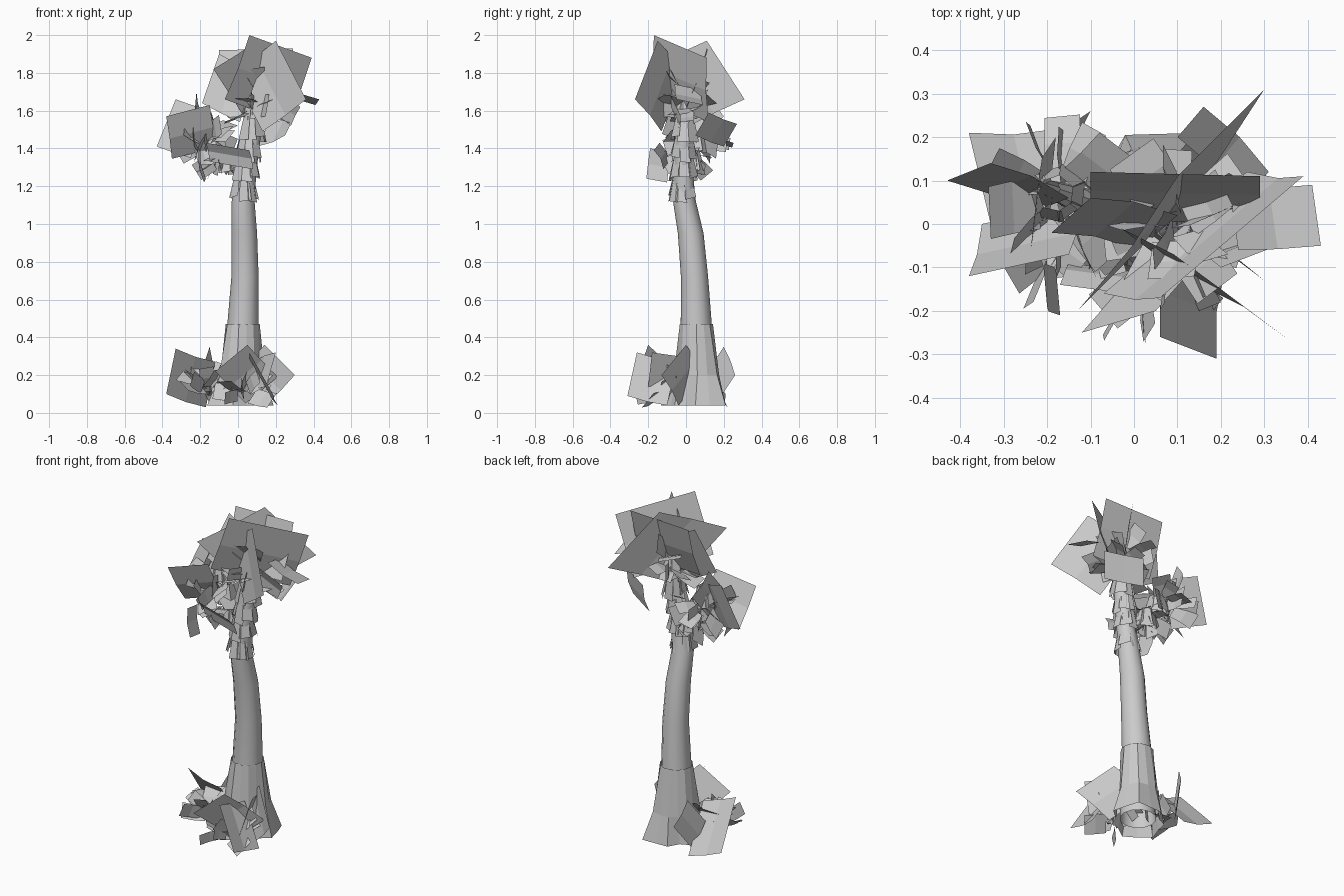
import bpy, bmesh, math, random
from mathutils import Vector

random.seed(4)
if "Cube" in bpy.data.objects:
    bpy.data.objects.remove(bpy.data.objects["Cube"])

grey = bpy.data.materials.new("plain grey")
grey.use_nodes = True
grey.diffuse_color = (0.6, 0.6, 0.6, 1)
grey.node_tree.nodes["Principled BSDF"].inputs["Base Color"].default_value = (0.6, 0.6, 0.6, 1)


def finish(name, bm, smooth=False):
    mesh = bpy.data.meshes.new(name)
    bm.to_mesh(mesh)
    bm.free()
    obj = bpy.data.objects.new(name, mesh)
    bpy.context.collection.objects.link(obj)
    mesh.materials.append(grey)
    if smooth:
        bpy.ops.object.select_all(action='DESELECT')
        obj.select_set(True)
        bpy.context.view_layer.objects.active = obj
        bpy.ops.object.shade_smooth_by_angle(angle=math.radians(40))


def add_tube(bm, rings, sides=10, stretch=0, ridge=0):
    """Open tube through (x, y, z, radius) rings; diagonal stretch and ridges fade upward."""
    loops = []
    for i, (x, y, z, r) in enumerate(rings):
        fade = 1 - i / (len(rings) - 1)
        loop = []
        for k in range(sides):
            a = math.tau * k / sides
            s = r * (1 + fade * (stretch * math.sin(2 * a) + ridge * (-1) ** k))
            loop.append(bm.verts.new((x + s * math.cos(a), y + s * math.sin(a), z)))
        loops.append(loop)
    for low, high in zip(loops, loops[1:]):
        for k in range(sides):
            n = (k + 1) % sides
            bm.faces.new((low[k], low[n], high[n], high[k]))


def add_card(bm, a, b, c, bend=0.012):
    """Rectangular leaf card from three corners, folded slightly along the middle."""
    a, b, c = Vector(a), Vector(b), Vector(c)
    d = a + c - b
    fold = (b - a).cross(c - b).normalized() * bend
    m, n = (b + c) / 2 + fold, (a + d) / 2 + fold
    va, vb, vc, vd, vm, vn = [bm.verts.new(p) for p in (a, b, c, d, m, n)]
    bm.faces.new((va, vb, vm, vn))
    bm.faces.new((vn, vm, vc, vd))


def add_tuft(bm, centre, count, reach, size, rise):
    """Small leaf cards radiating out of a centre."""
    centre = Vector(centre)
    for i in range(count):
        a = math.tau * i / count + random.uniform(-0.3, 0.3)
        out = Vector((math.cos(a), math.sin(a), random.uniform(*rise))).normalized()
        side = out.orthogonal().normalized()
        side = (side + out.cross(side) * random.uniform(-1.5, 1.5)).normalized()
        start = centre + out * random.uniform(0.02, reach - size)
        w = size * random.uniform(0.25, 0.5)
        add_card(bm, start - side * w, start + side * w, start + side * w + out * size, 0.006)


def add_skirt(bm, x, y, z, height, r, flaps=8):
    """Ring of flared overlapping husks with ragged lower ends."""
    for k in range(flaps):
        a = math.tau * k / flaps + random.uniform(-0.15, 0.15)
        half = math.pi / flaps * 1.15
        low = z + random.uniform(-0.005, 0.03)
        flare = r * random.uniform(1.2, 1.5)
        bm.faces.new([bm.verts.new((x + q * math.cos(t), y + q * math.sin(t), h)) for q, t, h in (
            (flare, a - half, low), (flare, a + half, low + random.uniform(-0.01, 0.02)),
            (r * 0.85, a + half, z + height), (r * 0.85, a - half, z + height))])


# Trunk with a gentle curve
bm = bmesh.new()
add_tube(bm, [(0.03, 0.07, 0.04, 0.1), (0.025, 0.055, 0.45, 0.083), (0.037, 0.045, 0.72, 0.072),
              (0.033, 0.025, 0.95, 0.068), (0.027, -0.01, 1.13, 0.06), (0.05, -0.015, 1.3, 0.05),
              (0.08, -0.01, 1.5, 0.045), (0.1, 0, 1.68, 0.03)], 12)
finish("trunk", bm, True)

# Flared, ridged root skirt
bm = bmesh.new()
add_tube(bm, [(0.015, 0.05, 0.04, 0.16), (0.02, 0.06, 0.2, 0.118), (0.025, 0.055, 0.47, 0.09)],
         14, 0.2, 0.08)
finish("root_flare", bm)

# Husks around the upper trunk
bm = bmesh.new()
for i in range(5):
    t = i / 4
    add_skirt(bm, 0.03 + 0.06 * t, -0.02 + 0.02 * t, 1.12 + 0.42 * t, 0.15, 0.056 - 0.004 * t)
finish("trunk_husks", bm)

# Side branch with its own husks
bm = bmesh.new()
add_tube(bm, [(0.03, 0, 1.25, 0.04), (-0.06, 0.03, 1.34, 0.035), (-0.14, 0.06, 1.45, 0.03),
              (-0.19, 0.08, 1.55, 0.02)], 8)
for i in range(3):
    t = i / 2
    add_skirt(bm, -0.06 - 0.12 * t, 0.03 + 0.04 * t, 1.27 + 0.2 * t, 0.12, 0.05, 7)
finish("side_branch", bm)

# Top crown
bm = bmesh.new()
for corners in (
        ((0.3, 0.31, 1.66), (0.1, 0.11, 1.97), (-0.13, -0.2, 1.82)),
        ((0.39, 0.11, 1.88), (0.06, -0.17, 2), (-0.07, -0.16, 1.66)),
        ((0.41, 0.09, 1.63), (0.43, -0.05, 1.66), (0.24, -0.06, 1.74)),
        ((-0.1, 0.12, 1.92), (0.29, 0.11, 1.93), (0.29, 0, 1.62)),
        ((-0.19, -0.02, 1.64), (-0.1, 0.06, 1.9), (0.1, 0.02, 1.8)),
        ((0.1, 0.2, 1.41), (0.16, 0.27, 1.53), (0.31, 0.12, 1.59)),
        ((0.2, -0.15, 1.97), (0.36, -0.27, 1.66), (0.13, -0.13, 1.49)),
        ((0.2, -0.1, 1.72), (0.33, -0.05, 1.62), (0.28, -0.03, 1.52))):
    add_card(bm, *corners)
add_tuft(bm, (0.1, 0, 1.62), 14, 0.2, 0.13, (-0.5, 0.3))
add_tuft(bm, (0.1, 0, 1.68), 8, 0.2, 0.13, (0.2, 1.2))
finish("top_crown", bm)

# Side crown
bm = bmesh.new()
for corners in (
        ((-0.15, -0.07, 1.63), (-0.38, -0.12, 1.57), (-0.35, 0, 1.345)),
        ((-0.43, 0.1, 1.41), (-0.33, 0.14, 1.66), (-0.15, 0.06, 1.6)),
        ((-0.2, -0.19, 1.4), (-0.21, -0.08, 1.38), (-0.18, -0.1, 1.22)),
        ((-0.24, -0.08, 1.48), (-0.22, 0.1, 1.7), (-0.18, 0.2, 1.57)),
        ((-0.17, -0.14, 1.43), (0.06, -0.17, 1.39), (0.08, -0.12, 1.29))):
    add_card(bm, *corners)
add_tuft(bm, (-0.16, 0.06, 1.46), 18, 0.2, 0.13, (-0.7, 0.5))
add_tuft(bm, (-0.08, 0, 1.36), 12, 0.17, 0.1, (-0.8, 0.2))
finish("side_crown", bm)

# Leaves around the foot
bm = bmesh.new()
for corners in (
        ((-0.12, -0.25, 0.22), (0.05, -0.2, 0.36), (0.21, -0.05, 0.19)),
        ((0.14, 0, 0.36), (0.3, -0.13, 0.2), (0.14, -0.04, 0.04)),
        ((-0.33, 0, 0.34), (-0.38, 0.21, 0.1), (-0.17, 0.22, 0.03)),
        ((0.19, -0.31, 0.09), (0.06, -0.26, 0.32), (0.08, -0.05, 0.27)),
        ((0.15, -0.2, 0.14), (0.2, -0.18, 0.32), (0.1, 0.06, 0.28)),
        ((-0.2, 0.1, 0.2), (-0.15, 0.2, 0.35), (-0.1, 0.26, 0.2))):
    add_card(bm, *corners)
add_tuft(bm, (-0.16, -0.03, 0.12), 16, 0.19, 0.13, (-0.2, 1.3))
add_tuft(bm, (0.03, -0.12, 0.1), 14, 0.18, 0.12, (-0.2, 1))
for vert in bm.verts:
    vert.co.z = max(vert.co.z, 0.01)
finish("foot_leaves", bm)
